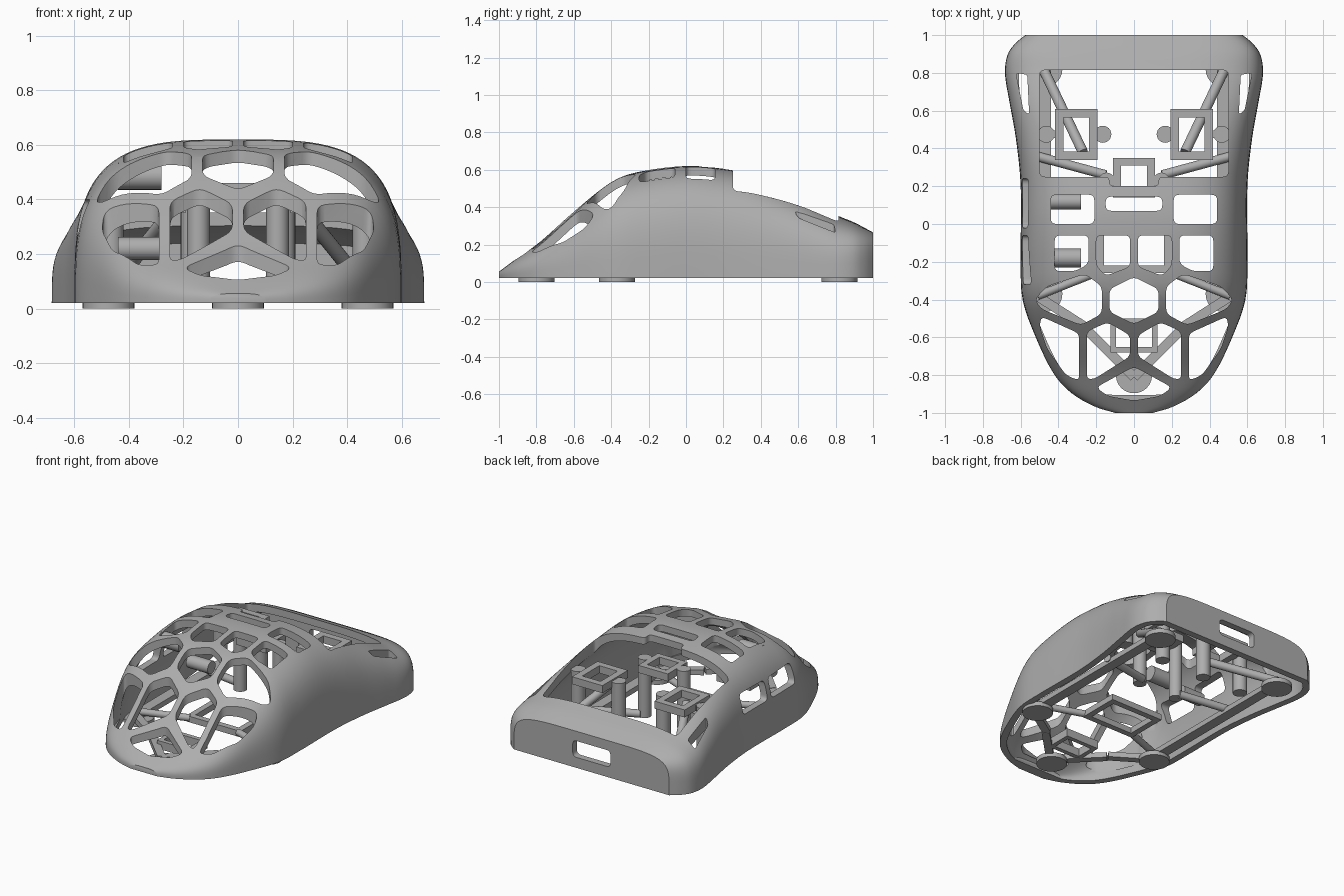
import bpy, bmesh, math
from mathutils import Vector

cube = bpy.data.objects.get("Cube")
if cube:
    bpy.data.objects.remove(cube, do_unlink=True)

grey = bpy.data.materials.new("grey plastic")
grey.use_nodes = True
GREY = (0.42, 0.42, 0.42, 1)
grey.diffuse_color = GREY
grey.node_tree.nodes["Principled BSDF"].inputs["Base Color"].default_value = GREY

WALL, BASE = 0.045, 0.02
WIDTH = [(-1, .1), (-.97, .2), (-.9, .325), (-.8, .42), (-.6, .52), (-.4, .59), (-.2, .6),
         (.2, .6), (.45, .625), (.65, .66), (.8, .683), (.9, .668), (.96, .625), (1, .575)]
HEIGHT = [(-1, .055), (-.9, .13), (-.78, .215), (-.6, .375), (-.4, .535), (-.27, .585),
          (0, .62), (.2, .605), (.35, .575), (.6, .47), (.8, .36), (.9, .318), (1, .265)]
# roundness of the cross section: smaller is squarer
ROUND = [(-1, .6), (-.4, .6), (0, .575), (.5, .575), (.8, .53), (1, .36)]


def curve(table, y):
    """Smooth value through the table points."""
    i = max(k for k in range(len(table) - 1) if k == 0 or table[k][0] <= y)

    def slope(k):
        a, b = table[max(k - 1, 0)], table[min(k + 1, len(table) - 1)]
        return (b[1] - a[1]) / (b[0] - a[0])
    (x0, v0), (x1, v1) = table[i], table[i + 1]
    d = x1 - x0
    t = (y - x0) / d
    return (v0 * (2*t**3 - 3*t**2 + 1) + slope(i) * d * (t**3 - 2*t**2 + t)
            + v1 * (3*t**2 - 2*t**3) + slope(i + 1) * d * (t**3 - t**2))


def offset_curve(table, y, inset):
    e = 0.005
    lo, hi = max(y - e, -1), min(y + e, 1)
    s = (curve(table, hi) - curve(table, lo)) / (hi - lo)
    return curve(table, y) - inset * math.sqrt(1 + min(s * s, 3))


def make(name, bm):
    bmesh.ops.recalc_face_normals(bm, faces=bm.faces)
    mesh = bpy.data.meshes.new(name)
    bm.to_mesh(mesh)
    bm.free()
    mesh.materials.append(grey)
    ob = bpy.data.objects.new(name, mesh)
    bpy.context.collection.objects.link(ob)
    return ob


def smooth(ob):
    bpy.ops.object.select_all(action='DESELECT')
    ob.select_set(True)
    bpy.context.view_layer.objects.active = ob
    bpy.ops.object.shade_smooth_by_angle(angle=math.radians(35))


def body(name, y0, y1, inset, floor):
    """Solid loft of rounded cross sections along y."""
    bm, rings, n, m = bmesh.new(), [], 60, 52
    for i in range(n + 1):
        y = (y0 + y1) / 2 - (y1 - y0) / 2 * math.cos(math.pi * i / n)
        w, h = offset_curve(WIDTH, y, inset), offset_curve(HEIGHT, y, inset)
        power = curve(ROUND, y)
        pts = [(w, floor)] if floor < BASE else []
        for j in range(m + 1):
            c, s = math.cos(math.pi * j / m), abs(math.sin(math.pi * j / m))
            s = 0 if j in (0, m) else s
            pts.append((math.copysign(w * abs(c) ** power, c), BASE + (h - BASE) * s ** power))
        if floor < BASE:
            pts.append((-w, floor))
        rings.append([bm.verts.new((x, y, z)) for x, z in pts])
    for a, b in zip(rings, rings[1:]):
        for j in range(len(a)):
            k = (j + 1) % len(a)
            bm.faces.new((a[j], a[k], b[k], b[j]))
    bm.faces.new(rings[0])
    bm.faces.new(rings[-1])
    return make(name, bm)


def rounded(points, r):
    out, n = [], len(points)
    for i in range(n):
        p, a, b = (Vector(points[k % n]) for k in (i, i - 1, i + 1))
        s = p + (a - p).normalized() * min(r, (a - p).length * .45)
        e = p + (b - p).normalized() * min(r, (b - p).length * .45)
        out += [s * (1-t)**2 + p * 2*t*(1-t) + e * t*t for t in (0, .25, .5, .75, 1)]
    return out


def prism(bm, points, lo, hi, place=lambda u, v, d: (u, v, d), r=.03):
    pts = rounded(points, r)
    rings = [[bm.verts.new(place(p.x, p.y, d)) for p in pts] for d in (lo, hi)]
    for j in range(len(pts)):
        k = (j + 1) % len(pts)
        bm.faces.new((rings[0][j], rings[0][k], rings[1][k], rings[1][j]))
    bm.faces.new(rings[0])
    bm.faces.new(rings[1])


def rect(u0, u1, v0, v1):
    return [(u0, v0), (u1, v0), (u1, v1), (u0, v1)]


def cut(ob, cutter):
    mod = ob.modifiers.new("cut", 'BOOLEAN')
    mod.object, mod.operation, mod.solver = cutter, 'DIFFERENCE', 'EXACT'
    bpy.context.view_layer.update()
    mesh = bpy.data.meshes.new_from_object(ob.evaluated_get(bpy.context.evaluated_depsgraph_get()))
    ob.modifiers.clear()
    ob.data = mesh
    bpy.data.objects.remove(cutter, do_unlink=True)


# hollow shell
shell = body("shell", -1, 1, 0, BASE)
cut(shell, body("shell_hollow", -.93, .955, WALL, -.05))

# lattice cells, mirrored, then the openings on the centre line
SIDE_CELLS = [
    rect(.21, .44, 0, .155),
    [(.02, -.06), (.2, -.06), (.2, -.22), (.15, -.275), (.02, -.225)],
    [(.24, -.06), (.42, -.06), (.42, -.25), (.31, -.25), (.24, -.21)],
    [(.17, -.33), (.26, -.265), (.46, -.33), (.525, -.4), (.49, -.45), (.28, -.535), (.17, -.475)],
    [(.29, -.58), (.49, -.49), (.5, -.54), (.46, -.66), (.36, -.8), (.29, -.83)],
    [(.02, -.59), (.14, -.52), (.25, -.57), (.25, -.82), (.21, -.82), (.02, -.7)],
]
CENTRE_CELLS = [
    [(0, -.28), (.13, -.345), (.13, -.465), (0, -.53), (-.13, -.465), (-.13, -.345)],
    [(0, -.755), (.2, -.865), (.14, -.91), (0, -.935), (-.14, -.91), (-.2, -.865)],
    rect(-.15, .15, .07, .145),
]
bm = bmesh.new()
for cell in SIDE_CELLS:
    for s in (1, -1):
        prism(bm, [(s * x, y) for x, y in cell], .07, .9)
for cell in CENTRE_CELLS:
    prism(bm, cell, .07, .9)
# button opening with a notch at its front edge
prism(bm, [(-.5, .25), (-.13, .25), (-.13, .2), (.13, .2), (.13, .25), (.5, .25),
           (.5, .815), (-.5, .815)], .22, .9)
for s in (1, -1):
    prism(bm, [(s * .555, .58), (s * .585, .6), (s * .625, .8), (s * .565, .79)], .2, .9, r=.015)
# cable slot and side windows
prism(bm, rect(-.14, .14, .09, .2), .9, 1.1, lambda u, v, d: (u, d, v))
for y0, y1 in ((-.02, .24), (-.32, -.06)):
    prism(bm, rect(y0, y1, .27, .4), -.8, -.47, lambda u, v, d: (d, u, v))
cut(shell, make("openings", bm))
smooth(shell)


def bar(name, a, b, w, h):
    """Square bar between two points."""
    a, b = Vector(a), Vector(b)
    d = (b - a).normalized()
    side = d.cross(Vector((0, 0, 1))).normalized() * w / 2
    up = side.cross(d).normalized() * h / 2
    bm = bmesh.new()
    rings = [[bm.verts.new(p + side * i + up * j) for i, j in ((1, 1), (-1, 1), (-1, -1), (1, -1))]
             for p in (a, b)]
    for j in range(4):
        k = (j + 1) % 4
        bm.faces.new((rings[0][j], rings[0][k], rings[1][k], rings[1][j]))
    bm.faces.new(rings[0])
    bm.faces.new(rings[1])
    return make(name, bm)


def rod(name, a, b, r):
    a, b = Vector(a), Vector(b)
    bm = bmesh.new()
    bmesh.ops.create_cone(bm, cap_ends=True, segments=24, radius1=r, radius2=r, depth=(b - a).length)
    bm.transform((b - a).to_track_quat('Z', 'Y').to_matrix().to_4x4())
    bmesh.ops.translate(bm, vec=(a + b) / 2, verts=bm.verts)
    smooth(make(name, bm))


def frame(name, x, y, w, l, t, lo, hi):
    """Rectangular frame around an open middle."""
    z, h = (lo + hi) / 2, hi - lo
    for s in (1, -1):
        bar(name + "_side", (x + s * (w - t) / 2, y - l / 2, z), (x + s * (w - t) / 2, y + l / 2, z), t, h)
        bar(name + "_end", (x - w / 2 + t, y + s * (l - t) / 2, z), (x + w / 2 - t, y + s * (l - t) / 2, z), t, h)


# centre bracket, base frame and rear socket
frame("centre_bracket", 0, .245, .22, .21, .04, .41, .46)
frame("base_frame", 0, -.115, .4, .29, .04, .025, .065)
frame("rear_socket", 0, -.59, .25, .18, .03, .025, .08)
rod("rear_foot", (0, -.8, 0), (0, -.8, .03), .096)

for s, side in ((1, "left"), (-1, "right")):
    # feet and the base bars that join them
    for y, end in ((.82, "back"), (-.37, "front")):
        rod(f"{side}_{end}_foot", (s * .475, y, 0), (s * .475, y, .03), .096)
    bar(f"{side}_base_bar", (s * .475, .84, .04), (s * .475, -.37, .04), .07, .035)
    bar(f"{side}_base_link", (s * .5, -.39, .04), (s * .25, -.55, .04), .05, .035)
    bar(f"{side}_base_vee", (s * .25, -.56, .04), (0, -.81, .04), .05, .035)
    rod(f"{side}_cross_link", (s * .51, -.38, .06), (s * .18, -.25, .05), .022)
    # switch holder on posts
    frame(f"{side}_switch_holder", s * .305, .475, .225, .27, .045, .35, .4)
    for x, inner in ((.165, .23), (.465, .38)):
        rod(f"{side}_switch_post", (s * x, .475, .12), (s * x, .475, .39), .045)
        bar(f"{side}_post_link", (s * x, .475, .37), (s * inner, .475, .37), .04, .04)
    # diagonal stays and the column under the centre bracket
    rod(f"{side}_back_stay", (s * .48, .82, .06), (s * .27, .38, .32), .027)
    rod(f"{side}_middle_stay", (s * .52, .36, .06), (s * .15, .26, .09), .025)
    rod(f"{side}_centre_column", (s * .145, .23, .07), (s * .145, .23, .46), .042)

# side button pegs
rod("upper_side_peg", (-.44, -.18, .485), (-.28, -.18, .485), .05)
rod("lower_side_peg", (-.44, .12, .22), (-.28, .12, .22), .042)
